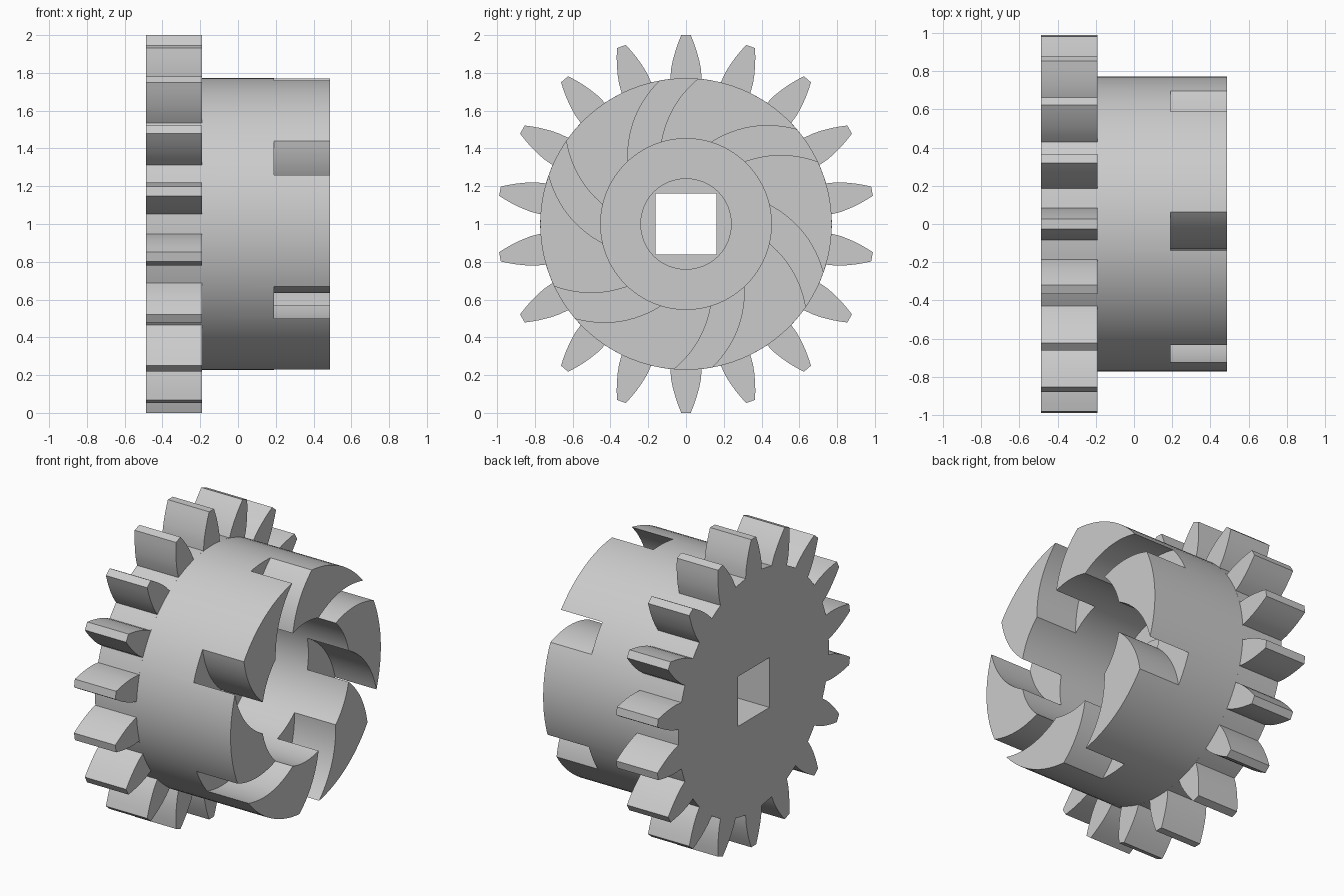
import bpy, bmesh
from math import sin, cos, pi, radians
from mathutils import Vector

cube = bpy.data.objects.get("Cube")
if cube:
    bpy.data.objects.remove(cube, do_unlink=True)

grey = bpy.data.materials.new("plain grey")
grey.use_nodes = True
grey.diffuse_color = (0.6, 0.6, 0.6, 1)
grey.node_tree.nodes["Principled BSDF"].inputs["Base Color"].default_value = (0.6, 0.6, 0.6, 1)

X_BACK, X_PLATE, X_SLOT, X_FRONT = -0.487, -0.19, 0.19, 0.487
HUB_R, BORE_R, BOSS_R, SQUARE = 0.772, 0.452, 0.242, 0.162
TEETH, SLOTS = 18, 6


def polar(r, a):
    return Vector((r * cos(a), r * sin(a)))


def circle(r, n=96):
    return [polar(r, 2 * pi * i / n) for i in range(n)]


def prism(name, outline, x0, x1):
    """Extrude an outline in the y-z plane along the axle, from x0 to x1."""
    bm = bmesh.new()
    base = bm.faces.new([bm.verts.new((x0, p.x, p.y + 1)) for p in outline])
    top = bmesh.ops.extrude_face_region(bm, geom=[base])["geom"]
    verts = [v for v in top if isinstance(v, bmesh.types.BMVert)]
    bmesh.ops.translate(bm, verts=verts, vec=(x1 - x0, 0, 0))
    bmesh.ops.recalc_face_normals(bm, faces=bm.faces)
    mesh = bpy.data.meshes.new(name)
    bm.to_mesh(mesh)
    bm.free()
    mesh.materials.append(grey)
    obj = bpy.data.objects.new(name, mesh)
    bpy.context.collection.objects.link(obj)
    return obj


def cut(obj, outline, x0, x1):
    cutter = prism("cutter", outline, x0, x1)
    cutter.hide_render = True
    mod = obj.modifiers.new("cut", "BOOLEAN")
    mod.operation, mod.solver, mod.object = "DIFFERENCE", "EXACT", cutter
    bpy.context.view_layer.objects.active = obj
    bpy.ops.object.modifier_apply(modifier=mod.name)
    bpy.data.objects.remove(cutter, do_unlink=True)


def bowed(a_in, a_out, bow):
    """Curved slot wall, run on a little past the bore and the rim."""
    p, q = polar(BORE_R, radians(a_in)), polar(HUB_R, radians(a_out))
    d = (q - p).normalized()
    normal = Vector((-d.y, d.x))
    ts = [-0.12 + 1.24 * i / 14 for i in range(15)]
    return [p.lerp(q, t) + normal * 4 * bow * t * (1 - t) for t in ts]


def turned(points, a):
    return [Vector((p.x * cos(a) - p.y * sin(a), p.x * sin(a) + p.y * cos(a))) for p in points]


# Toothed plate: radius and half width up one flank, mirrored for the other
flank = [(0.768, 0.083), (0.82, 0.079), (0.87, 0.069), (0.92, 0.055), (0.96, 0.041), (1.0, 0.025)]
tooth = [Vector((r, -w)) for r, w in flank] + [Vector((r, w)) for r, w in reversed(flank)]
root = [polar(HUB_R, pi / TEETH + radians(d)) for d in (-2, 0, 2)]
gear_outline = []
for i in range(TEETH):
    gear_outline += turned(tooth + root, pi / 2 + 2 * pi * i / TEETH)
gear = prism("toothed_plate", gear_outline, X_BACK, X_PLATE)

# Hub sleeve with wide bore and curved slots across its front end
hub = prism("slotted_hub", circle(HUB_R), X_PLATE, X_FRONT)
cut(hub, circle(BORE_R), X_PLATE - 0.1, X_FRONT + 0.1)
slot = bowed(133, 100.3, 0.05) + bowed(107, 85.3, 0.035)[::-1]
for i in range(SLOTS):
    cut(hub, turned(slot, 2 * pi * i / SLOTS), X_SLOT, X_FRONT + 0.1)

# Low collar round the axle hole
collar = prism("axle_collar", circle(BOSS_R, 64), X_PLATE, X_PLATE + 0.08)

# Square axle hole
square = [Vector((a * SQUARE, b * SQUARE)) for a, b in ((-1, -1), (1, -1), (1, 1), (-1, 1))]
for obj in (gear, collar):
    cut(obj, square, X_BACK - 0.1, X_PLATE + 0.2)

# Smooth round walls, crisp edges
for obj in (gear, hub, collar):
    bpy.ops.object.select_all(action="DESELECT")
    obj.select_set(True)
    bpy.context.view_layer.objects.active = obj
    bpy.ops.object.shade_smooth_by_angle(angle=radians(25))
